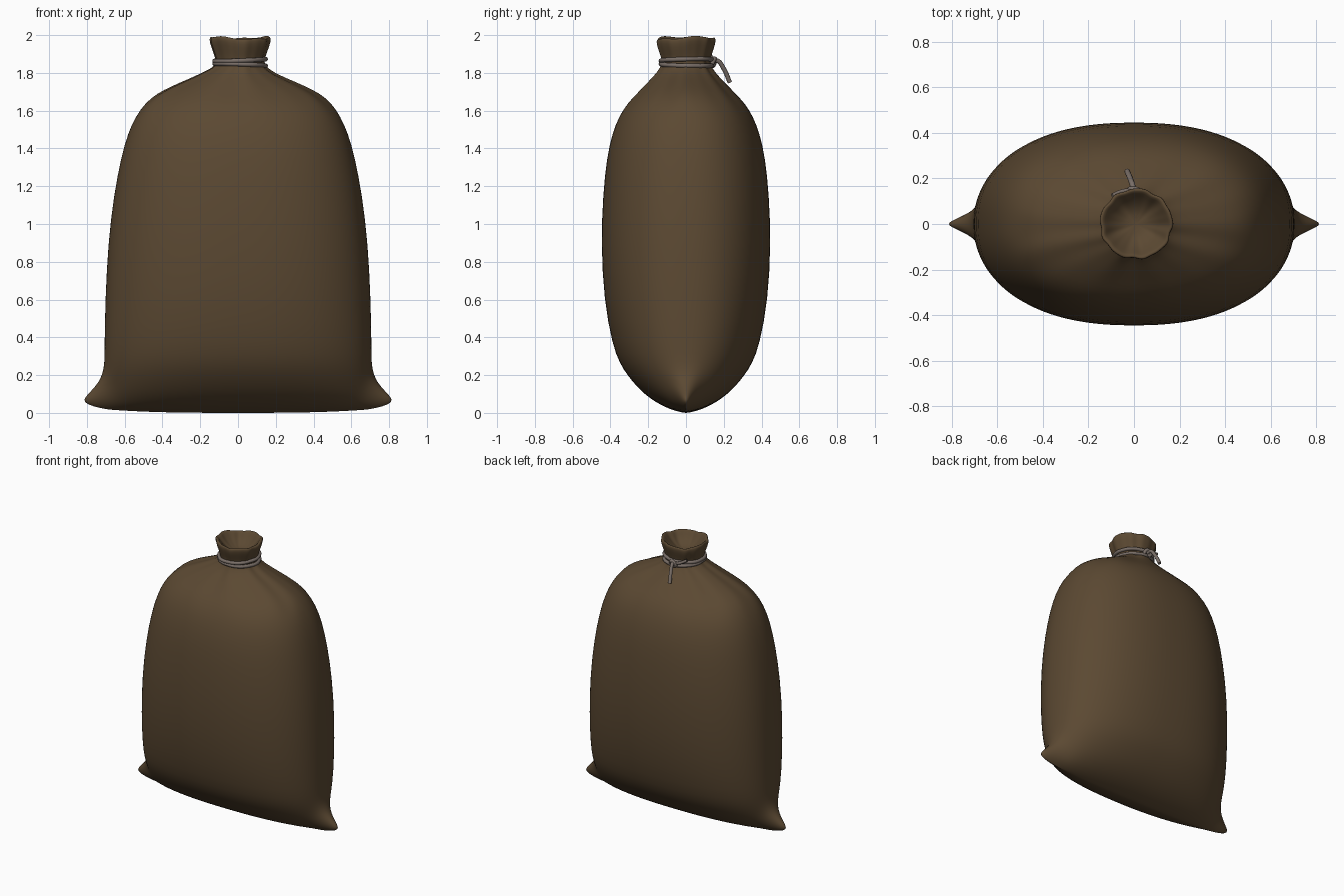
import bpy, bmesh, math
from mathutils import Vector

if "Cube" in bpy.data.objects:
    bpy.data.objects.remove(bpy.data.objects["Cube"])


def material(name, rgb):
    m = bpy.data.materials.new(name)
    m.diffuse_color = (*rgb, 1)
    m.use_nodes = True
    m.node_tree.nodes["Principled BSDF"].inputs["Base Color"].default_value = m.diffuse_color
    return m


burlap = material("brown_burlap", (0.105, 0.066, 0.032))
cord = material("grey_cord", (0.19, 0.155, 0.135))

# sack profile rows: height, half width, half depth, corner ear length
ROWS = [
    (0.000, 0.62, 0.006, 0.06), (0.008, 0.66, 0.05, 0.11), (0.03, 0.68, 0.11, 0.145),
    (0.06, 0.685, 0.165, 0.13), (0.10, 0.69, 0.22, 0.09), (0.15, 0.695, 0.27, 0.045),
    (0.20, 0.70, 0.31, 0.018), (0.26, 0.703, 0.35, 0.004), (0.36, 0.707, 0.39, 0),
    (0.60, 0.703, 0.435, 0), (0.90, 0.688, 0.45, 0), (1.15, 0.658, 0.44, 0),
    (1.35, 0.62, 0.42, 0), (1.48, 0.583, 0.39, 0), (1.57, 0.542, 0.355, 0),
    (1.64, 0.492, 0.31, 0), (1.69, 0.43, 0.26, 0), (1.73, 0.35, 0.222, 0),
    (1.77, 0.255, 0.182, 0), (1.80, 0.19, 0.155, 0), (1.83, 0.138, 0.135, 0),
    (1.855, 0.126, 0.126, 0), (1.88, 0.130, 0.13, 0), (1.92, 0.146, 0.142, 0),
    (1.96, 0.160, 0.155, 0), (1.985, 0.160, 0.155, 0), (1.988, 0.146, 0.142, 0),
    (1.96, 0.128, 0.124, 0), (1.92, 0.095, 0.09, 0), (1.89, 0.04, 0.04, 0),
]
N = 80


def fold(t):
    return math.sin(9 * t + 1) + 0.6 * math.sin(14 * t + 2.5) + 0.4 * math.sin(5 * t)


def spow(v, p):
    return math.copysign(abs(v) ** p, v)


# sack: lofted rings with pinched bottom corners and a gathered neck
bm = bmesh.new()
rings = []
for z, a, b, ear in ROWS:
    p = 0.87 if z < 1.6 else 1.0 - 0.13 * max(0, (1.75 - z) / 0.15)
    amp = 0.024 * max(0, 1 - abs(z - 1.80) / 0.22)
    if z > 1.84:
        amp = 0.02
    ring = []
    for i in range(N):
        t = 2 * math.pi * i / N
        c, s = math.cos(t), math.sin(t)
        k = 1 + amp * fold(t)
        x = a * spow(c, p) * k + math.copysign(ear * abs(c) ** 36, c)
        y = b * spow(s, p) * k
        # bottom seam lifts towards the corners
        zz = z + 0.028 * (abs(x) / 0.8) ** 3 * max(0, 1 - z / 0.3)
        if z > 1.8:
            x += 0.01
        if z > 1.9:
            zz += 0.007 * math.sin(2 * t + 0.6) + 0.004 * math.sin(5 * t)
        ring.append(bm.verts.new((x, y, zz)))
    rings.append(ring)
for lo, hi in zip(rings, rings[1:]):
    for i in range(N):
        j = (i + 1) % N
        bm.faces.new((lo[i], lo[j], hi[j], hi[i]))
bm.faces.new(rings[-1])
# zip the flat bottom seam shut across the sack
low = rings[0]
h = N // 2
bm.faces.new((low[0], low[N - 1], low[1]))
bm.faces.new((low[h], low[h - 1], low[h + 1]))
for i in range(1, h - 1):
    bm.faces.new((low[i], low[N - i], low[N - i - 1], low[i + 1]))
bmesh.ops.recalc_face_normals(bm, faces=bm.faces)
me = bpy.data.meshes.new("sack")
bm.to_mesh(me)
bm.free()
me.materials.append(burlap)
me.shade_smooth()
sack = bpy.data.objects.new("sack", me)
bpy.context.collection.objects.link(sack)
sub = sack.modifiers.new("smooth", 'SUBSURF')
sub.levels = sub.render_levels = 1


def rope(name, pts, r, closed=False):
    cu = bpy.data.curves.new(name, 'CURVE')
    cu.dimensions = '3D'
    cu.bevel_depth = r
    cu.bevel_resolution = 3
    cu.resolution_u = 6
    cu.use_fill_caps = True
    sp = cu.splines.new('BEZIER')
    sp.bezier_points.add(len(pts) - 1)
    for bp, q in zip(sp.bezier_points, pts):
        bp.co = Vector(q)
        bp.handle_left_type = bp.handle_right_type = 'AUTO'
    sp.use_cyclic_u = closed
    cu.materials.append(cord)
    ob = bpy.data.objects.new(name, cu)
    bpy.context.collection.objects.link(ob)


# cord wound twice around the neck
for name, z, tilt in (("upper_cord", 1.868, 0.006), ("lower_cord", 1.843, -0.006)):
    pts = []
    for i in range(16):
        t = 2 * math.pi * i / 16
        r = 0.135 * (1 + 0.012 * fold(t))
        pts.append((0.01 + r * math.cos(t), r * math.sin(t), z + tilt * math.sin(t + 1)))
    rope(name, pts, 0.012, True)

# knot and loose ends at the back
rope("knot", [(0.03, 0.135, 1.845), (0.01, 0.152, 1.875), (-0.02, 0.15, 1.85), (0.0, 0.14, 1.835)], 0.012)
rope("long_tail", [(0.0, 0.14, 1.86), (-0.005, 0.165, 1.865), (-0.016, 0.198, 1.825), (-0.03, 0.232, 1.75)], 0.012)
rope("short_tail", [(0.0, 0.142, 1.86), (-0.04, 0.145, 1.868), (-0.095, 0.125, 1.895)], 0.010)
